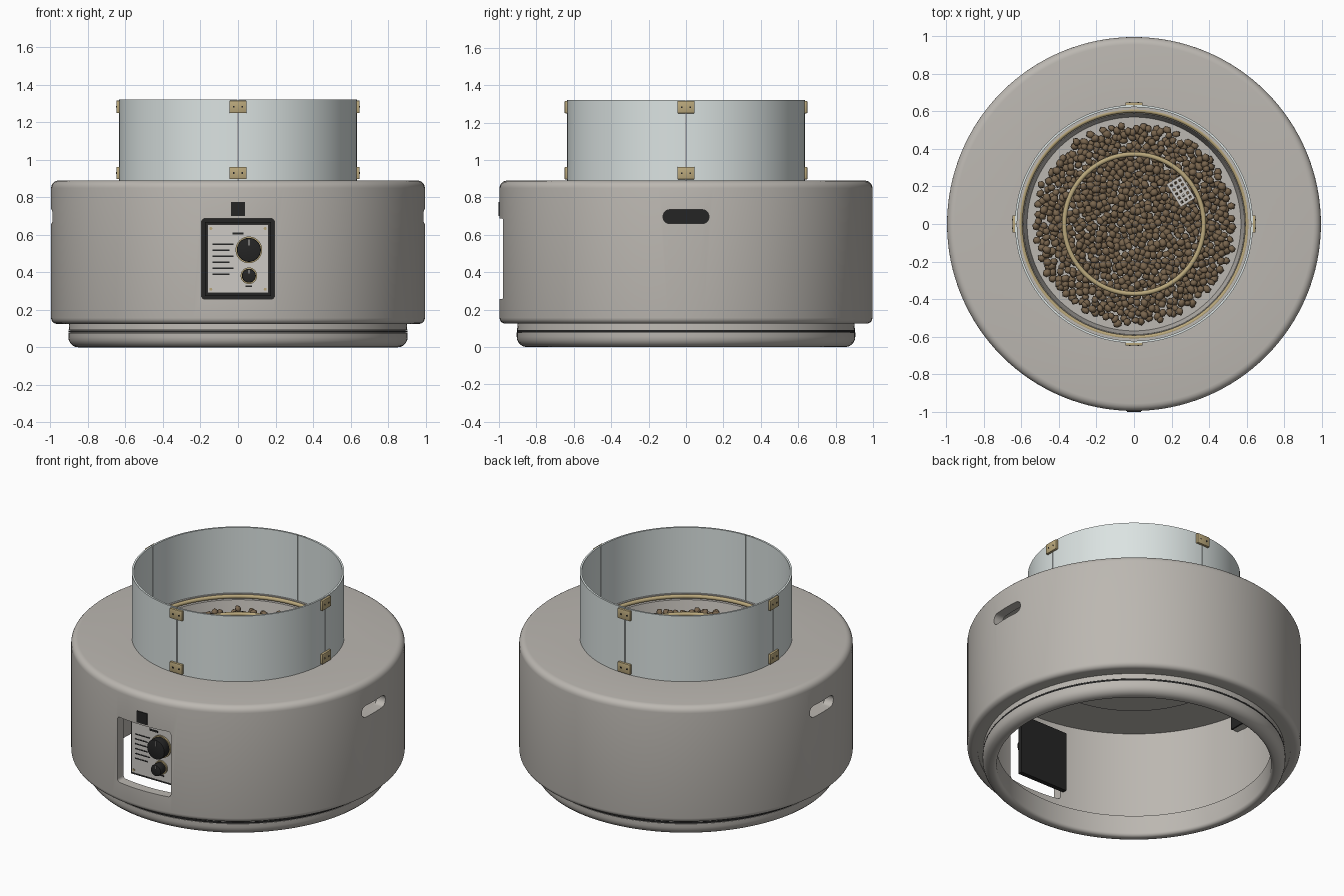
import bpy, bmesh, math, random
from mathutils import Matrix, Vector

random.seed(7)
if "Cube" in bpy.data.objects:
    bpy.data.objects.remove(bpy.data.objects["Cube"], do_unlink=True)


def material(name, r, g, b):
    m = bpy.data.materials.new(name)
    m.use_nodes = True
    m.diffuse_color = (r, g, b, 1)
    m.node_tree.nodes["Principled BSDF"].inputs["Base Color"].default_value = (r, g, b, 1)
    return m


STONE = material("warm_grey", .50, .475, .44)
GLASS = material("pale_glass", .71, .77, .76)
BRASS = material("brass", .49, .39, .20)
BLACK = material("black", .018, .018, .018)
PLATE = material("light_panel", .61, .59, .56)
GRAVEL = material("brown_gravel", .19, .13, .075)


def finish(name, bm, mat, angle=35):
    bmesh.ops.recalc_face_normals(bm, faces=bm.faces)
    mesh = bpy.data.meshes.new(name)
    bm.to_mesh(mesh)
    bm.free()
    mesh.materials.append(mat)
    ob = bpy.data.objects.new(name, mesh)
    bpy.context.collection.objects.link(ob)
    smooth_by_angle(ob, angle)
    return ob


def smooth_by_angle(ob, angle=35):
    bpy.ops.object.select_all(action='DESELECT')
    ob.select_set(True)
    bpy.context.view_layer.objects.active = ob
    bpy.ops.object.shade_smooth_by_angle(angle=math.radians(angle))


def lathe(name, profile, mat, start=0, sweep=math.tau, steps=128, closed=True):
    """Turn an (r, z) outline about the z axis; a partial turn gets end caps."""
    bm = bmesh.new()
    full = abs(sweep - math.tau) < 1e-6
    rings = []
    for i in range(steps if full else steps + 1):
        a = start + sweep * i / steps
        rings.append([bm.verts.new((r * math.cos(a), r * math.sin(a), z)) for r, z in profile])
    n = len(profile)
    for i in range(steps):
        p, q = rings[i], rings[(i + 1) % len(rings)]
        for k in range(n if closed else n - 1):
            bm.faces.new((p[k], q[k], q[(k + 1) % n], p[(k + 1) % n]))
    if not full:
        bm.faces.new(rings[0])
        bm.faces.new(rings[-1])
    bmesh.ops.remove_doubles(bm, verts=bm.verts, dist=1e-5)
    return finish(name, bm, mat)


def corner(r, z, rad, a0, steps=5):
    """Quarter-round points about (r, z), starting at angle a0 in degrees."""
    return [(r + rad * math.cos(math.radians(a0 + 90 * i / steps)),
             z + rad * math.sin(math.radians(a0 + 90 * i / steps))) for i in range(steps + 1)]


def box(name, centre, size, mat, bevel=0, axis=None, turn=0):
    """Block; bevels edges along one axis, or all edges when axis is None."""
    bm = bmesh.new()
    bmesh.ops.create_cube(bm, size=1, matrix=Matrix.Diagonal((*size, 1)))
    if bevel:
        edges = [e for e in bm.edges if axis is None
                 or abs((e.verts[0].co - e.verts[1].co)[axis]) > 1e-4]
        bmesh.ops.bevel(bm, geom=edges, offset=bevel, segments=2 if axis is None else 8,
                        profile=.5, affect='EDGES')
    bm.transform(Matrix.Rotation(turn, 4, 'Z') @ Matrix.Translation(centre))
    return finish(name, bm, mat)


def disc(name, centre, radius, depth, mat, bevel=0):
    """Short cylinder facing the front."""
    bm = bmesh.new()
    bmesh.ops.create_cone(bm, cap_ends=True, segments=40, radius1=radius, radius2=radius, depth=depth)
    if bevel:
        rim = [e for e in bm.edges if abs(e.verts[0].co.z - e.verts[1].co.z) < 1e-5]
        bmesh.ops.bevel(bm, geom=rim, offset=bevel, segments=2, profile=.5, affect='EDGES')
    bm.transform(Matrix.Translation(centre) @ Matrix.Rotation(math.pi / 2, 4, 'X'))
    return finish(name, bm, mat)


def torus(name, radius, z, tube, mat):
    prof = [(radius + tube * math.cos(math.tau * i / 12), z + tube * math.sin(math.tau * i / 12))
            for i in range(12)]
    return lathe(name, prof, mat)


# Hollow outer body
body = lathe("body", [(.935, .125)] + corner(.965, .157, .032, -90) + corner(.957, .85, .04, 0)
             + [(.61, .89), (.61, .77), (.935, .77)], STONE)

# Control opening and side hand slots
cutters = [box("panel_cutter", (0, -.95, .472), (.39, .4, .43), STONE, .02, 1)]
for s in (-1, 1):
    cutters.append(box("slot_cutter", (s * .95, 0, .697), (.3, .245, .075), STONE, .036, 0))
bpy.context.view_layer.objects.active = body
for c in cutters:
    c.hide_render = True
    mod = body.modifiers.new("opening", 'BOOLEAN')
    mod.operation, mod.solver, mod.object = 'DIFFERENCE', 'EXACT', c
    bpy.ops.object.modifier_apply(modifier=mod.name)
for c in cutters:
    bpy.data.objects.remove(c, do_unlink=True)
smooth_by_angle(body)

# Hand pockets behind the slots, and the housing inside the back
for s in (-1, 1):
    box("slot_backing", (s * .88, 0, .697), (.01, .28, .1), BLACK)
    box("slot_sill", (s * .911, 0, .654), (.054, .28, .01), STONE)
box("rear_housing", (0, .55, .49), (.44, .1, .48), BLACK)

# Base ring with its dark groove
lathe("base_ring", corner(.842, .022, .022, 180) + corner(.85, .055, .055, -90)
      + [(.905, .078), (.893, .078), (.893, .092), (.903, .092), (.9, .128),
         (.945, .128), (.945, .138), (.82, .138)], STONE)
lathe("base_groove", [(.88, .079), (.903, .079), (.903, .091), (.88, .091)], BLACK)

# Fire pan, its rim and burner ring
lathe("pan", [(0, .775), (.57, .775), (.59, .86), (.615, .86), (.615, .75),
              (.6, .735), (0, .735)], STONE, closed=False)
torus("pan_rim", .606, .875, .0125, BRASS)
torus("burner_ring", .372, .868, .013, BRASS)

# Gravel bed: squashed lumps on a jittered spiral
unit = bmesh.new()
bmesh.ops.create_icosphere(unit, subdivisions=1, radius=1)
unit.verts.ensure_lookup_table()
dirs = [v.co.copy() for v in unit.verts]
tris = [[v.index for v in f.verts] for f in unit.faces]
unit.free()
bed = bmesh.new()
COUNT = 860
for i in range(COUNT):
    r = .53 * math.sqrt((i + .5) / COUNT) + random.uniform(-.01, .01)
    a = i * 2.39996 + random.uniform(-.02, .02)
    place = (Matrix.Translation((r * math.cos(a), r * math.sin(a), random.uniform(.79, .825)))
             @ Matrix.Rotation(random.uniform(0, 6), 4, Vector((random.random(), random.random(), 1)))
             @ Matrix.Diagonal((random.uniform(.021, .029), random.uniform(.02, .026),
                                random.uniform(.017, .024), 1)))
    vs = [bed.verts.new(place @ (d * random.uniform(.92, 1.08))) for d in dirs]
    for t in tris:
        bed.faces.new([vs[k] for k in t])
finish("gravel", bed, GRAVEL, 100)

# Igniter grille lying on the gravel
grille = bmesh.new()
for i in range(6):
    bmesh.ops.create_cube(grille, matrix=Matrix.Translation(((i - 2.5) * .026, 0, 0))
                          @ Matrix.Diagonal((.014, .092, .008, 1)))
for i in range(4):
    bmesh.ops.create_cube(grille, matrix=Matrix.Translation((0, (i - 1.5) * .026, 0))
                          @ Matrix.Diagonal((.144, .014, .008, 1)))
grille.transform(Matrix.Translation((.25, .175, .86)) @ Matrix.Rotation(math.radians(-58), 4, 'Z'))
finish("igniter_grille", grille, PLATE)

# Four curved glass panels with clips across the outside of each joint
GAP = .004
for q in range(4):
    a = q * math.pi / 2
    lathe("wind_guard_panel", [(.623, .885), (.635, .885), (.635, 1.322), (.623, 1.322)], GLASS,
          a + GAP, math.pi / 2 - 2 * GAP, 32)
    for z in (.93, 1.283):
        box("clip", (.639, 0, z), (.02, .092, .066), BRASS, .004, turn=a)
        for s in (-1, 1):
            box("clip_screw", (.649, s * .022, z), (.003, .009, .009), BLACK, turn=a)

# Recessed control panel
box("panel_back", (0, -.852, .472), (.35, .03, .395), BLACK)
box("panel_face", (0, -.873, .472), (.325, .012, .365), PLATE)
for x in (-.145, .145):
    for z in (.31, .634):
        disc("panel_screw", (x, -.881, z), .008, .006, BRASS)
for z, r in ((.52, .064), (.382, .037)):
    disc("knob_ring", (.058, -.884, z), r + .007, .012, BRASS)
    disc("knob", (.058, -.912, z), r, .06, BLACK, .006)
    box("knob_pointer", (.058, -.943, z + r * .6), (.006, .005, r * .5), PLATE)

# Printed marks: instruction lines and captions
for i in range(6):
    width = .09 if i % 2 else .11
    box("printed_line", (-.145 + width / 2 + .01, -.88, .55 - i * .032), (width, .004, .006), BLACK)
box("knob_caption", (0, -.88, .607), (.06, .004, .012), BLACK)
box("lower_caption", (.058, -.88, .327), (.034, .004, .008), BLACK)

# Small badge above the opening
box("badge", (0, -.998, .737), (.074, .009, .075), BLACK)
